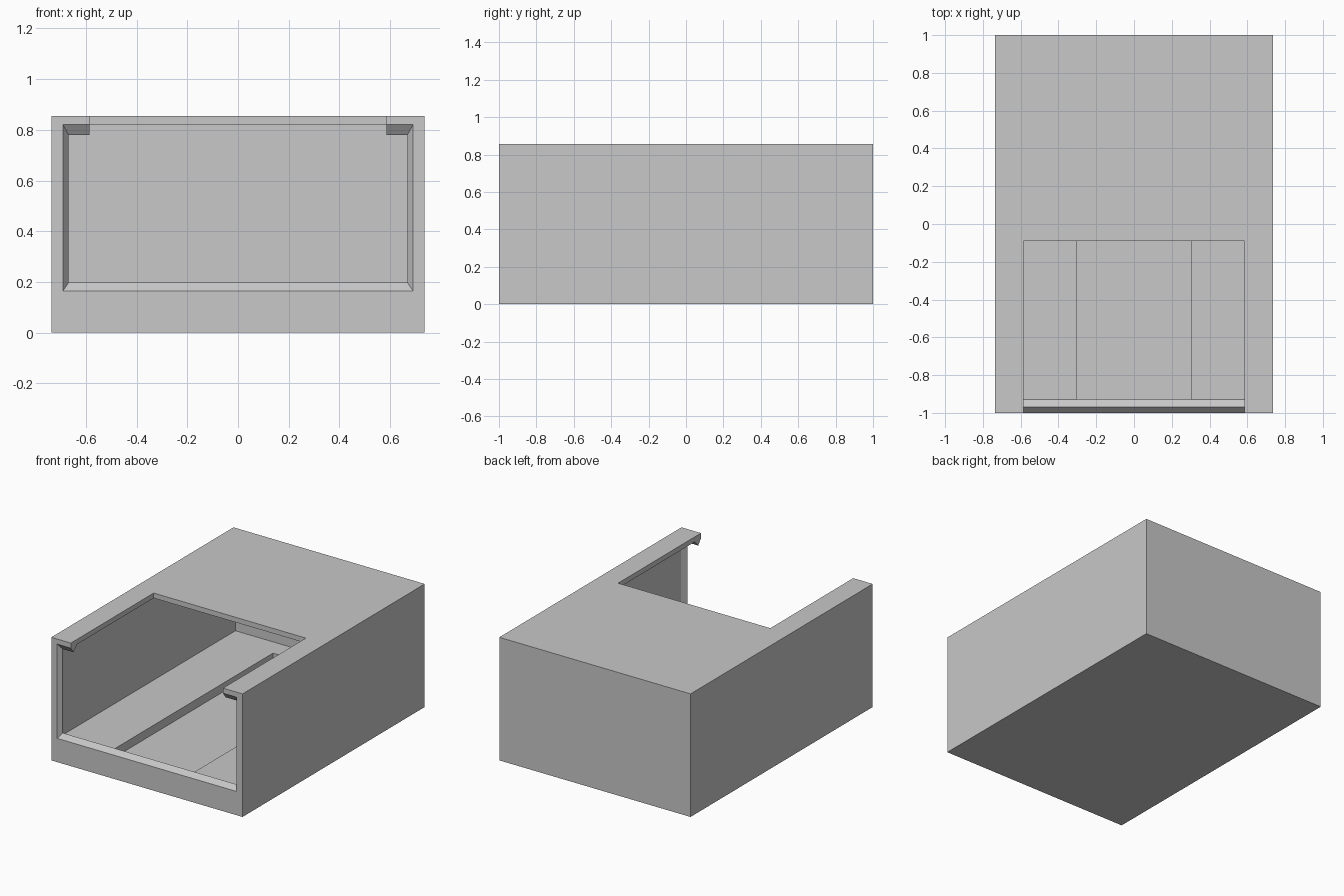
import bpy, bmesh
from mathutils import Vector

if "Cube" in bpy.data.objects:
    bpy.data.objects.remove(bpy.data.objects["Cube"], do_unlink=True)

# Main sizes
HALF_W, HALF_L, HEIGHT = 0.735, 1.0, 0.855
IN_W, FLOOR, CEILING, BACK = 0.69, 0.165, 0.82, 0.957
OPEN_W, OPEN_BACK = 0.585, -0.09

grey = bpy.data.materials.new("plain grey")
grey.use_nodes = True
colour = (0.58, 0.58, 0.58, 1)
grey.diffuse_color = colour
grey.node_tree.nodes["Principled BSDF"].inputs["Base Color"].default_value = colour


def add_object(name, bm):
    bmesh.ops.recalc_face_normals(bm, faces=bm.faces)
    mesh = bpy.data.meshes.new(name)
    bm.to_mesh(mesh)
    bm.free()
    mesh.materials.append(grey)
    obj = bpy.data.objects.new(name, mesh)
    bpy.context.collection.objects.link(obj)
    return obj


def box(name, low, high):
    low, high = Vector(low), Vector(high)
    bm = bmesh.new()
    bmesh.ops.create_cube(bm, size=1)
    for v in bm.verts:
        v.co = (low + high) / 2 + v.co * (high - low)
    return add_object(name, bm)


def ridge(name, start, end, inward, height):
    """Triangular snap ridge along the mouth, its root sunk in the wall."""
    start, end, inward = Vector(start), Vector(end), Vector(inward)
    profile = [(0, 0), (0.03, height), (0.07, 0), (0.035, -0.01)]
    bm = bmesh.new()
    rings = [[bm.verts.new(p + Vector((0, -HALF_L + y, 0)) + inward * h)
              for y, h in profile] for p in (start, end)]
    for ring in rings:
        bm.faces.new(ring)
    for i in range(4):
        j = (i + 1) % 4
        bm.faces.new((rings[0][i], rings[0][j], rings[1][j], rings[1][i]))
    return add_object(name, bm)


# Shell: solid block with cavity, lid opening and floor channel cut away
shell = box("shell", (-HALF_W, -HALF_L, 0), (HALF_W, HALF_L, HEIGHT))
cutters = [
    box("cavity_cutter", (-IN_W, -1.2, FLOOR), (IN_W, BACK, CEILING)),
    box("lid_cutter", (-OPEN_W, -1.2, 0.6), (OPEN_W, OPEN_BACK, 1)),
    box("channel_cutter", (-0.305, -0.93, FLOOR - 0.06), (0.305, 0.82, 0.3)),
]
bpy.context.view_layer.objects.active = shell
for cutter in cutters:
    cutter.hide_render = True
    mod = shell.modifiers.new("cut", "BOOLEAN")
    mod.operation, mod.solver, mod.object = "DIFFERENCE", "EXACT", cutter
    bpy.ops.object.modifier_apply(modifier=mod.name)
    bpy.data.objects.remove(cutter, do_unlink=True)

# Snap ridges round the mouth
ridge("floor_ridge", (-IN_W, 0, FLOOR), (IN_W, 0, FLOOR), (0, 0, 1), 0.032)
for side, label in ((1, "left"), (-1, "right")):
    x = side * IN_W
    ridge(label + "_wall_ridge", (x, 0, FLOOR), (x, 0, CEILING), (-side, 0, 0), 0.022)
    ridge(label + "_lid_ridge", (x, 0, CEILING), (side * OPEN_W, 0, CEILING),
          (0, 0, -1), 0.04)
